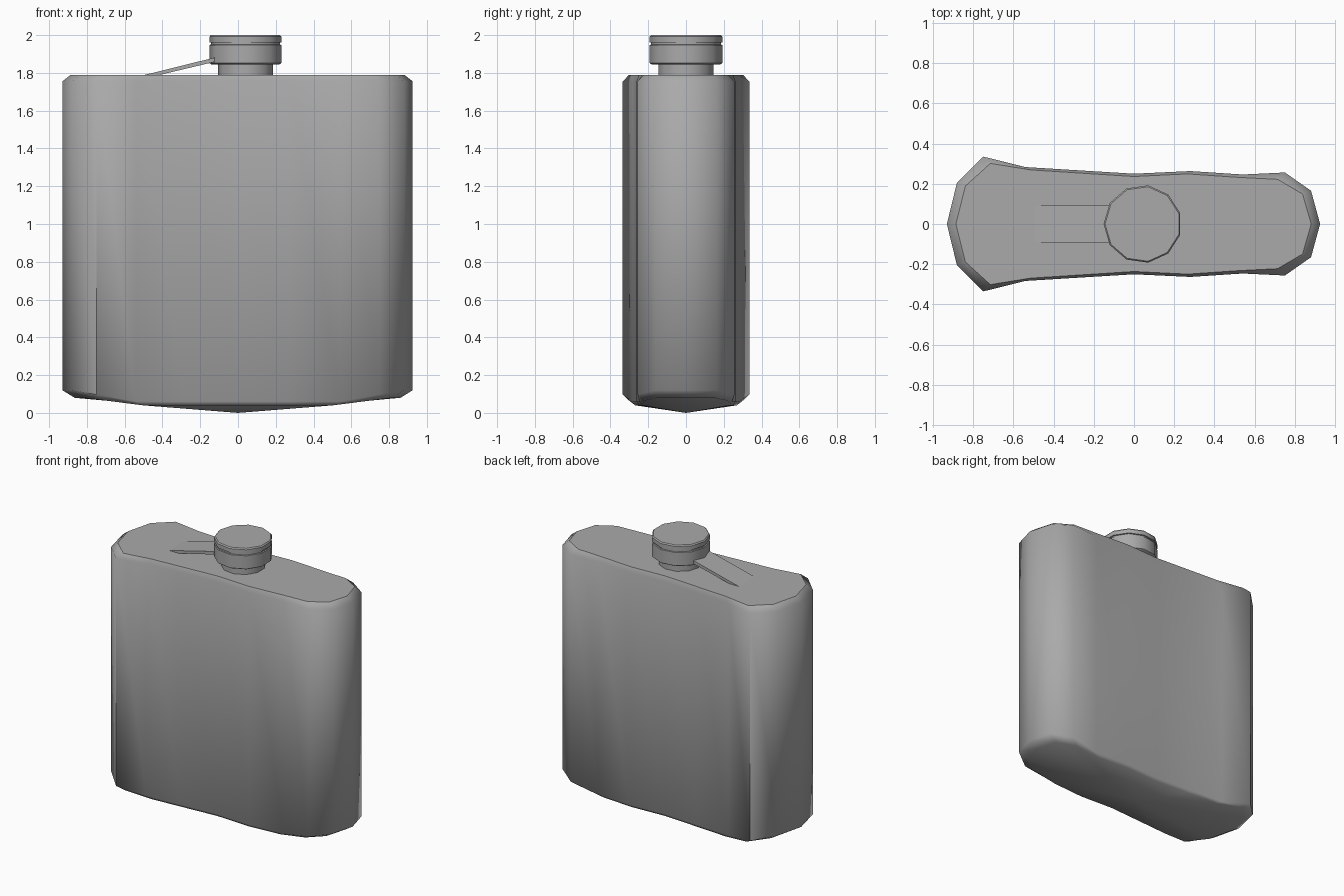
import bpy, bmesh, math

cube = bpy.data.objects.get("Cube")
if cube:
    bpy.data.objects.remove(cube, do_unlink=True)

metal = bpy.data.materials.new("brushed_grey")
GREY = (0.4, 0.4, 0.4, 1)
metal.use_nodes = True
metal.diffuse_color = GREY
metal.node_tree.nodes["Principled BSDF"].inputs["Base Color"].default_value = GREY


def finish(bm, name, angle):
    """Turn a bmesh into a shaded object with the shared material."""
    bmesh.ops.recalc_face_normals(bm, faces=bm.faces[:])
    mesh = bpy.data.meshes.new(name)
    bm.to_mesh(mesh)
    bm.free()
    mesh.materials.append(metal)
    obj = bpy.data.objects.new(name, mesh)
    bpy.context.collection.objects.link(obj)
    bpy.ops.object.select_all(action='DESELECT')
    obj.select_set(True)
    bpy.context.view_layer.objects.active = obj
    bpy.ops.object.shade_smooth_by_angle(angle=math.radians(angle))
    return obj


def loft(bm, rings):
    """Bridge equal-length rings of points with quads."""
    loops = [[bm.verts.new(p) for p in ring] for ring in rings]
    n = len(loops[0])
    for low, high in zip(loops, loops[1:]):
        for i in range(n):
            j = (i + 1) % n
            bm.faces.new((low[i], low[j], high[j], high[i]))
    return loops


# Body: waisted outline, mirrored front to back
half = [(-0.93, 0), (-0.88, 0.205), (-0.75, 0.335), (-0.54, 0.283), (-0.28, 0.267),
        (0, 0.25), (0.28, 0.263), (0.54, 0.246), (0.75, 0.256), (0.88, 0.165), (0.925, 0)]
outline = half + [(x, -y) for x, y in reversed(half[1:-1])]


def inset(x, y, x_scale):
    step = 0.014 if abs(x) < 0.6 else 0.034 if abs(x) < 0.8 else 0.016
    return x * x_scale, math.copysign(max(abs(y) - step, 0), y)


def rim_height(x):
    """The lower rim rises towards the rounded ends."""
    return 0.06 + 0.06 * min(max((abs(x) - 0.54) / 0.34, 0), 1)


def floor_height(x):
    return 0.04 + 0.04 * min(max((abs(x) - 0.54) / 0.34, 0), 1)


bm = bmesh.new()
loops = loft(bm, [
    [(*inset(x, y, 0.93), floor_height(x)) for x, y in outline],
    [(x, y, rim_height(x)) for x, y in outline],
    [(x, y, 1.755) for x, y in outline],
    [(*inset(x, y, 0.952), 1.79) for x, y in outline],
])
top = bm.faces.new(loops[-1])
for edge in top.edges:
    edge.smooth = False
tip = bm.verts.new((0, 0, 0))
for a, b in zip(loops[0], loops[0][1:] + loops[0][:1]):
    bm.faces.new((b, a, tip))
finish(bm, "flask_body", 58)


# Neck and cap: eleven-sided turned parts
def turned(name, profile, sides=11, centre=0.043):
    bm = bmesh.new()
    turns = [math.pi + math.tau * i / sides for i in range(sides)]
    rings = loft(bm, [[(centre + r * math.cos(t), r * math.sin(t), z) for t in turns]
                      for r, z in profile])
    bm.faces.new(rings[0])
    bm.faces.new(rings[-1])
    return finish(bm, name, 40)


turned("neck", [(0.148, 1.77), (0.148, 1.86)])
turned("screw_cap", [(0.184, 1.845), (0.194, 1.852), (0.194, 1.948), (0.186, 1.95),
                     (0.186, 1.96), (0.194, 1.962), (0.194, 1.992), (0.187, 2.0)])

# Retaining strap: slanted plate from the shoulder to the cap
bm = bmesh.new()
side = [(-0.5, 1.788), (-0.42, 1.788), (-0.1, 1.864), (-0.1, 1.887)]
ends = loft(bm, [[(x, y, z) for x, z in side] for y in (-0.092, 0.092)])
for end in ends:
    bm.faces.new(end)
finish(bm, "cap_strap", 30)
